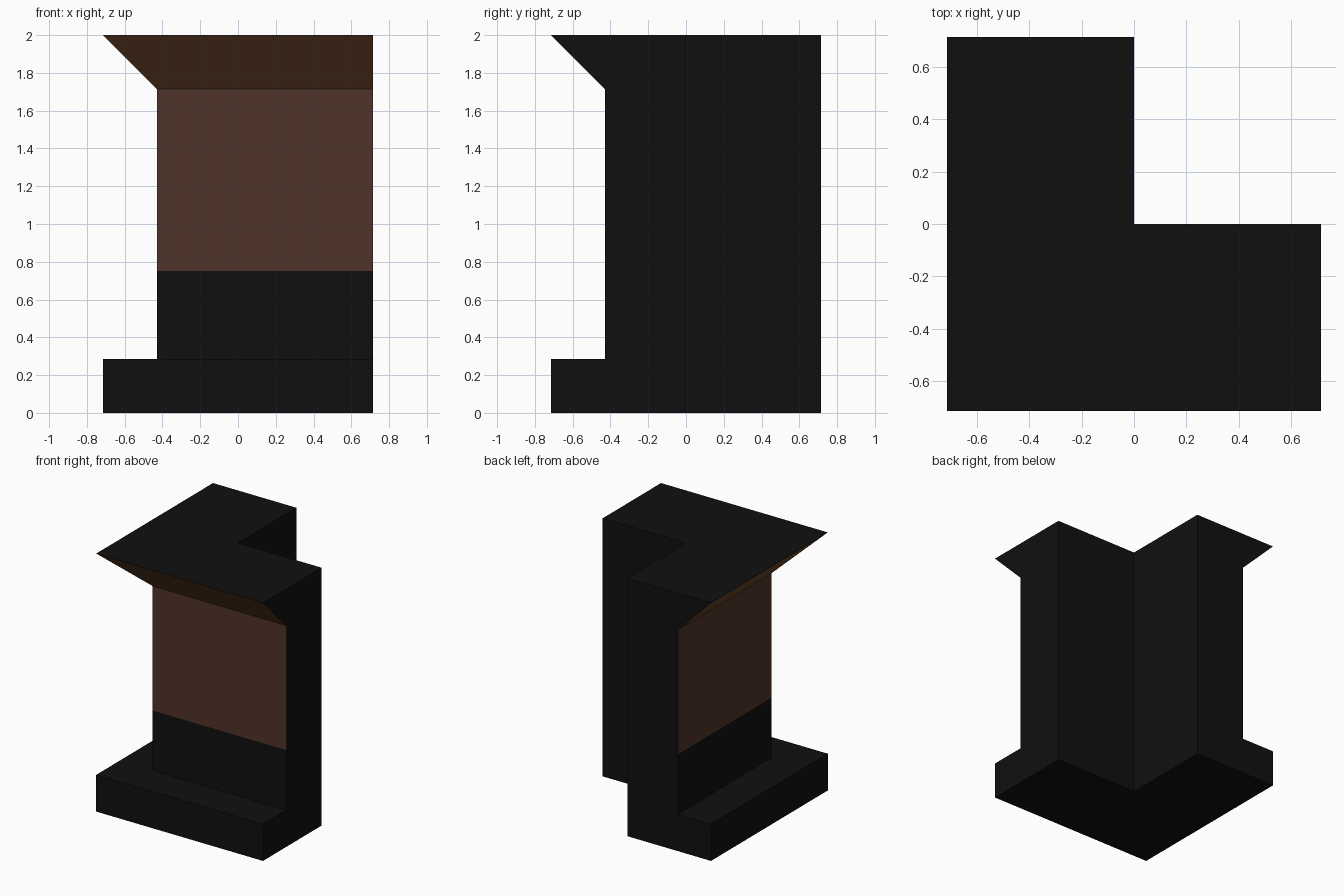
import bpy
import bmesh

if "Cube" in bpy.data.objects:
    bpy.data.objects.remove(bpy.data.objects["Cube"])

H = 0.715      # half width of the footprint
INSET = 0.285  # wall setback from the plinth edge


def material(name, rgb):
    m = bpy.data.materials.new(name)
    m.diffuse_color = (*rgb, 1)
    m.use_nodes = True
    m.node_tree.nodes["Principled BSDF"].inputs["Base Color"].default_value = m.diffuse_color
    return m


black = material("near_black", (0.005, 0.005, 0.005))
wall_brown = material("wall_brown", (0.08, 0.034, 0.021))
trim_brown = material("trim_brown", (0.15, 0.064, 0.022))


def outline(inset):
    """L-shaped plan whose two outer sides are set back by inset."""
    a = -H + inset
    return [(a, a), (H, a), (H, 0), (0, 0), (0, H), (a, H)]


def corner_part(name, rings, outer_mat=None, bottom=False, top=False):
    """Loft L outlines through (z, inset) rings; outer_mat colours the outer sides."""
    bm = bmesh.new()
    loops = [[bm.verts.new((x, y, z)) for x, y in outline(i)] for z, i in rings]
    for k in range(len(rings) - 1):
        lo, hi = loops[k], loops[k + 1]
        level = rings[k][0] == rings[k + 1][0]
        for i in range(6):
            outer = i in (0, 5)
            if level and not outer:
                continue  # a flat ledge exists only along the outer sides
            j = (i + 1) % 6
            f = bm.faces.new((lo[i], lo[j], hi[j], hi[i]))
            f.material_index = 1 if outer and outer_mat else 0
    if bottom:
        bm.faces.new(loops[0][::-1])
    if top:
        bm.faces.new(loops[-1])
    mesh = bpy.data.meshes.new(name)
    bm.to_mesh(mesh)
    bm.free()
    mesh.materials.append(black)
    if outer_mat:
        mesh.materials.append(outer_mat)
    ob = bpy.data.objects.new(name, mesh)
    bpy.context.collection.objects.link(ob)
    return ob


# Plinth with its flat ledge
corner_part("plinth", [(0, 0), (0.285, 0), (0.285, INSET)], bottom=True)
# Dark lower wall
corner_part("lower_wall", [(0.285, INSET), (0.75, INSET)])
# Brown upper wall, dark on ends and inside
corner_part("upper_wall", [(0.75, INSET), (1.715, INSET)], wall_brown)
# Flared cornice with dark flat top
corner_part("cornice", [(1.715, INSET), (2.0, 0)], trim_brown, top=True)
